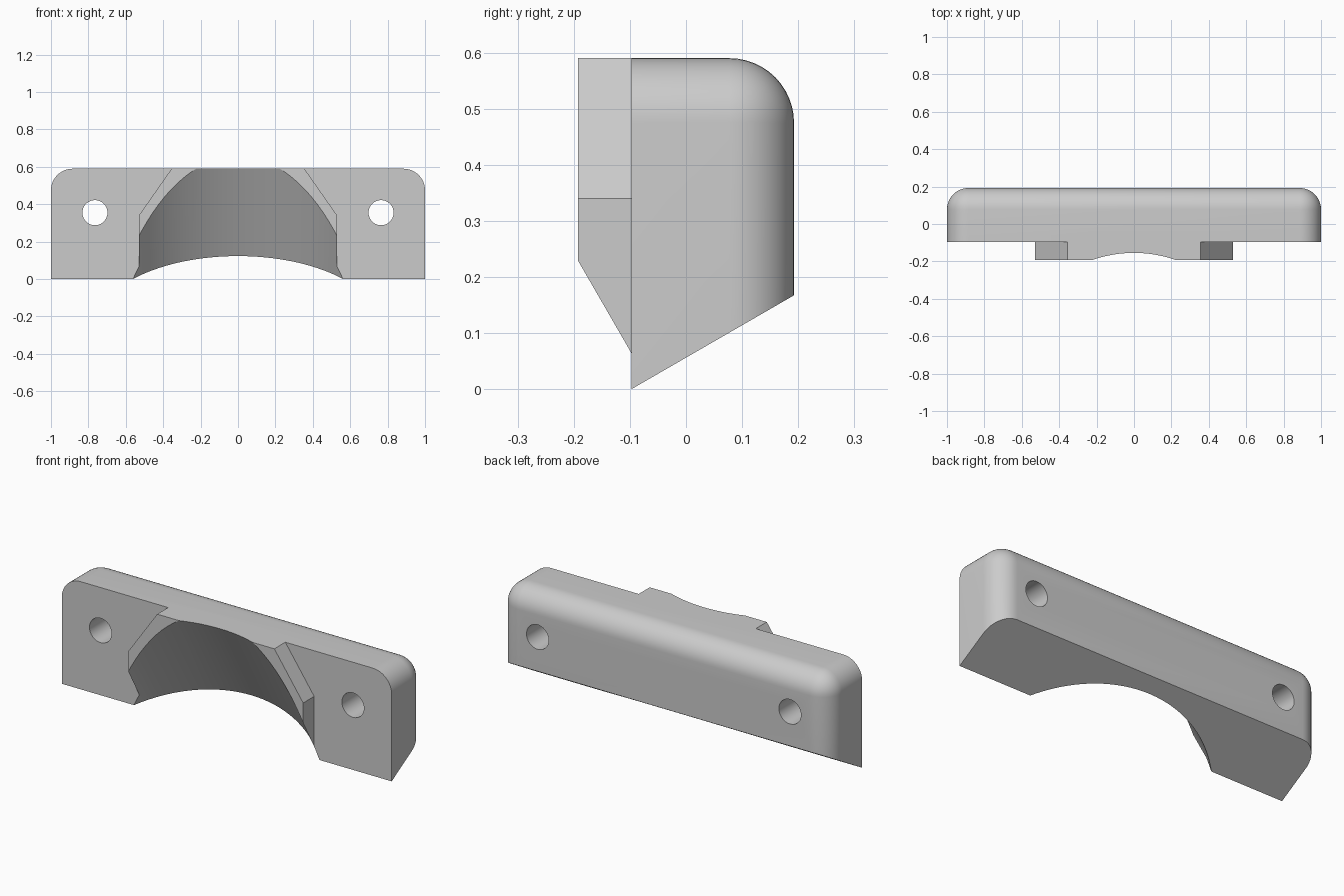
import bpy, bmesh, math
from mathutils import Vector, Matrix

old = bpy.data.objects.get("Cube")
if old:
    bpy.data.objects.remove(old, do_unlink=True)

FRONT, BACK, TOP = -0.0975, 0.1925, 0.59
BOSS_FRONT = -0.1925
TILT = math.radians(30)

grey = bpy.data.materials.new("light_grey")
grey.use_nodes = True
grey.diffuse_color = (0.6, 0.6, 0.6, 1)
grey.node_tree.nodes["Principled BSDF"].inputs["Base Color"].default_value = (0.6, 0.6, 0.6, 1)


def make(name, bm):
    bmesh.ops.recalc_face_normals(bm, faces=bm.faces)
    mesh = bpy.data.meshes.new(name)
    bm.to_mesh(mesh)
    bm.free()
    mesh.materials.append(grey)
    obj = bpy.data.objects.new(name, mesh)
    bpy.context.collection.objects.link(obj)
    return obj


def cylinder(name, radius, depth, matrix, segments):
    bm = bmesh.new()
    bmesh.ops.create_cone(bm, cap_ends=True, segments=segments, radius1=radius,
                          radius2=radius, depth=depth, matrix=matrix)
    return make(name, bm)


def combine(target, tool, operation):
    mod = target.modifiers.new(operation.lower(), 'BOOLEAN')
    mod.operation, mod.object, mod.solver = operation, tool, 'EXACT'
    bpy.ops.object.select_all(action='DESELECT')
    target.select_set(True)
    bpy.context.view_layer.objects.active = target
    bpy.ops.object.modifier_apply(modifier=mod.name)
    bpy.data.objects.remove(tool, do_unlink=True)


# Main block: rounded back and top corners, sloping underside
bm = bmesh.new()
low = -0.3
bmesh.ops.create_cube(bm, size=1, matrix=Matrix.Translation(
    (0, (FRONT + BACK) / 2, (TOP + low) / 2)) @ Matrix.Diagonal((2, BACK - FRONT, TOP - low, 1)))


def rounded(edge):
    a, b = (v.co for v in edge.verts)
    mid = (a + b) / 2
    on_side = abs(mid.x) > 0.9
    on_back = mid.y > BACK - 0.01
    on_top = mid.z > TOP - 0.01
    return on_side + on_back + on_top == 2


bmesh.ops.bevel(bm, geom=[e for e in bm.edges if rounded(e)], offset=0.115,
                offset_type='OFFSET', segments=12, profile=0.5, affect='EDGES')
up_slope = Vector((0, -math.sin(TILT), math.cos(TILT)))
cut = bmesh.ops.bisect_plane(bm, geom=bm.verts[:] + bm.edges[:] + bm.faces[:],
                             plane_co=(0, FRONT, 0), plane_no=up_slope, clear_inner=True)
bmesh.ops.contextual_create(bm, geom=[g for g in cut["geom_cut"]
                                      if isinstance(g, bmesh.types.BMEdge)])
body = make("clamp_block", bm)

# Raised front boss with chamfered shoulders
bm = bmesh.new()
half = [(0.53, 0.03), (0.53, 0.34), (0.355, TOP)]
outline = half + [(-x, z) for x, z in reversed(half)]
face = bm.faces.new([bm.verts.new((x, BOSS_FRONT, z)) for x, z in outline])
push = bmesh.ops.extrude_face_region(bm, geom=[face])
bmesh.ops.translate(bm, vec=(0, -0.05 - BOSS_FRONT, 0),
                    verts=[v for v in push["geom"] if isinstance(v, bmesh.types.BMVert)])
combine(body, make("front_boss", bm), 'UNION')

# Tilted bore, square to the underside
along_slope = Vector((0, math.cos(TILT), math.sin(TILT)))
centre = Vector((0, FRONT, 0)) + along_slope * -0.519
bore = cylinder("bore_cutter", 0.765, 4,
                Matrix.Translation(centre) @ Matrix.Rotation(TILT, 4, 'X'), 128)
combine(body, bore, 'DIFFERENCE')

# Screw holes
for side in (-1, 1):
    place = Matrix.Translation((side * 0.765, 0, 0.355)) @ Matrix.Rotation(math.pi / 2, 4, 'X')
    combine(body, cylinder("hole_cutter", 0.067, 2, place, 48), 'DIFFERENCE')

bpy.ops.object.shade_smooth_by_angle(angle=math.radians(25))
